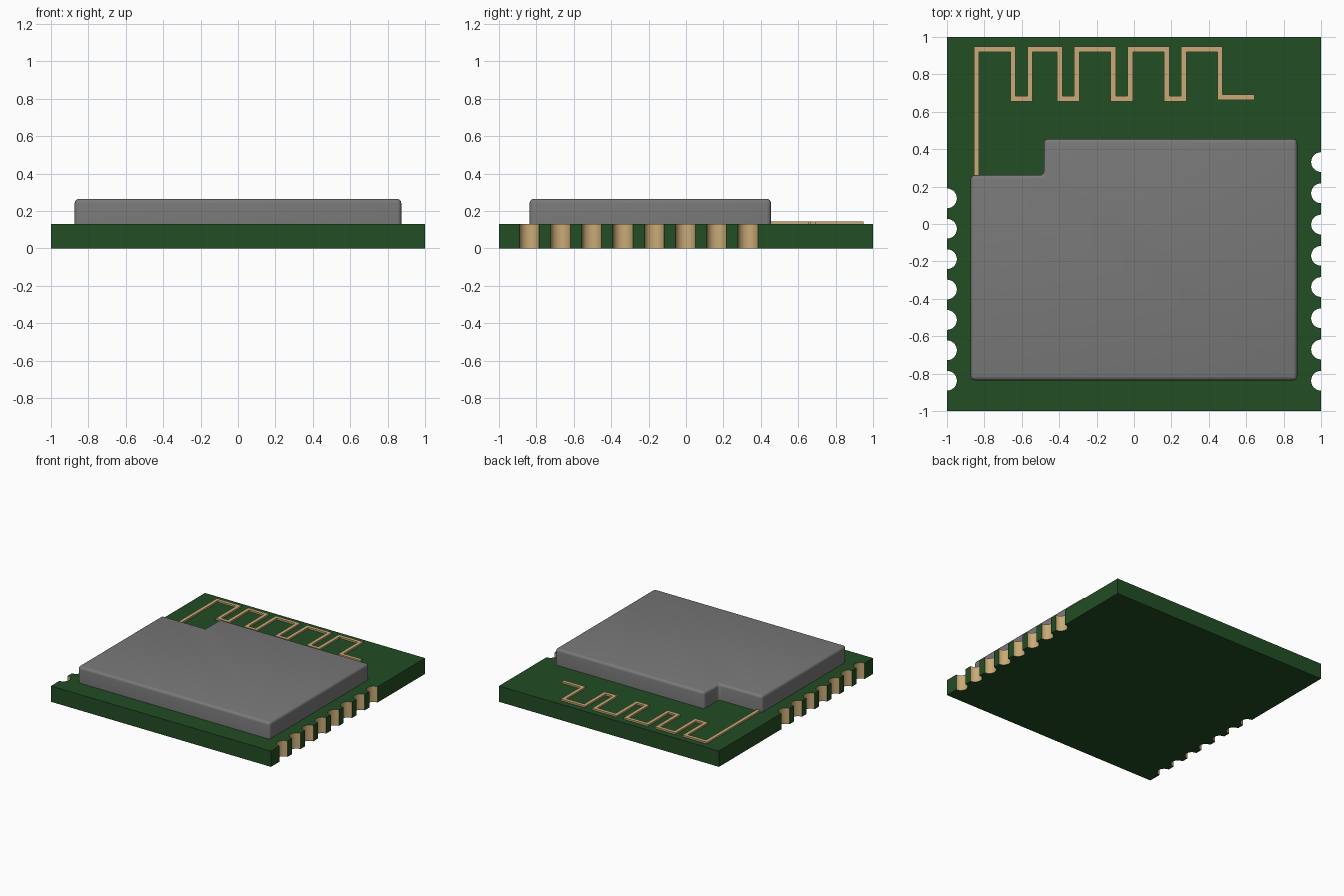
import bpy, bmesh, math
from mathutils import Vector

cube = bpy.data.objects.get("Cube")
if cube:
    bpy.data.objects.remove(cube, do_unlink=True)

BOARD_TOP = 0.13
NOTCH_R = 0.053


def material(name, rgb):
    mat = bpy.data.materials.new(name)
    mat.use_nodes = True
    mat.diffuse_color = (*rgb, 1)
    bsdf = mat.node_tree.nodes["Principled BSDF"]
    bsdf.inputs["Base Color"].default_value = (*rgb, 1)
    bsdf.inputs["Roughness"].default_value = 0.6
    return mat


green = material("board green", (0.016, 0.075, 0.017))
gold = material("contact gold", (0.58, 0.40, 0.18))
grey = material("shield grey", (0.19, 0.19, 0.19))


def prism(outline, z0, z1):
    """Extrude a closed 2D outline between two heights."""
    bm = bmesh.new()
    base = bm.faces.new([bm.verts.new((x, y, z0)) for x, y in outline])
    top = bmesh.ops.extrude_face_region(bm, geom=[base])["geom"]
    bmesh.ops.translate(bm, vec=(0, 0, z1 - z0),
                        verts=[g for g in top if isinstance(g, bmesh.types.BMVert)])
    bmesh.ops.recalc_face_normals(bm, faces=bm.faces[:])
    return bm


def finish(bm, name, mats):
    mesh = bpy.data.meshes.new(name)
    bm.to_mesh(mesh)
    bm.free()
    for m in mats:
        mesh.materials.append(m)
    obj = bpy.data.objects.new(name, mesh)
    bpy.context.collection.objects.link(obj)
    bpy.ops.object.select_all(action='DESELECT')
    obj.select_set(True)
    bpy.context.view_layer.objects.active = obj
    bpy.ops.object.shade_smooth_by_angle(angle=math.radians(35))
    return obj


def notched_side(side, ys, steps=14):
    """Points along one board side, from front to back, with half-round notches."""
    pts = [(side, -1)]
    for y in ys:
        for i in range(steps + 1):
            a = math.pi * i / steps
            pts.append((side * (1 - NOTCH_R * math.sin(a)), y - NOTCH_R * math.cos(a)))
    return pts + [(side, 1)]


# Circuit board with plated half-holes along both sides
left_ys = [-0.838 + 0.167 * i for i in range(8)]
right_ys = [-0.838 + 0.1625 * i for i in range(7)]
outline = notched_side(1, left_ys) + notched_side(-1, right_ys)[::-1]
bm = prism(outline, 0, BOARD_TOP)
for f in bm.faces:
    c = f.calc_center_median()
    if abs(f.normal.z) < 0.5 and abs(c.x) < 0.9995 and abs(c.y) < 0.99:
        f.material_index = 1
finish(bm, "circuit_board", [green, gold])

# Metal shield can with a stepped corner and rounded edges
can = [(-0.873, -0.836), (0.873, -0.836), (0.873, 0.454),
       (-0.482, 0.454), (-0.482, 0.261), (-0.873, 0.261)]
bm = prism(can, BOARD_TOP, 0.264)
edges = [e for e in bm.edges if max(v.co.z for v in e.verts) > 0.2]
bmesh.ops.bevel(bm, geom=edges, offset=0.022, segments=4, profile=0.5, affect='EDGES')
finish(bm, "shield_can", [grey])

# Meandering antenna trace, as a mitred strip along a square-wave path
HIGH, LOW = 0.934, 0.670
path = [(-0.842, 0.25), (-0.842, HIGH)]
for down, up in [(-0.647, -0.556), (-0.396, -0.305), (-0.112, -0.021), (0.176, 0.267)]:
    path += [(down, HIGH), (down, LOW), (up, LOW), (up, HIGH)]
path += [(0.460, HIGH), (0.460, 0.678), (0.645, 0.678)]


def strip_outline(points, half):
    pts = [Vector(p) for p in points]
    dirs = [(b - a).normalized() for a, b in zip(pts, pts[1:])]
    normals = [Vector((-d.y, d.x)) for d in dirs]
    sides = []
    for i, p in enumerate(pts):
        n0, n1 = normals[max(i - 1, 0)], normals[min(i, len(normals) - 1)]
        off = (n0 + n1) / (1 + n0.dot(n1)) * half
        sides.append((p + off, p - off))
    return [s[0] for s in sides] + [s[1] for s in reversed(sides)]


bm = prism(strip_outline(path, 0.0145), BOARD_TOP, 0.144)
finish(bm, "antenna_trace", [gold])
